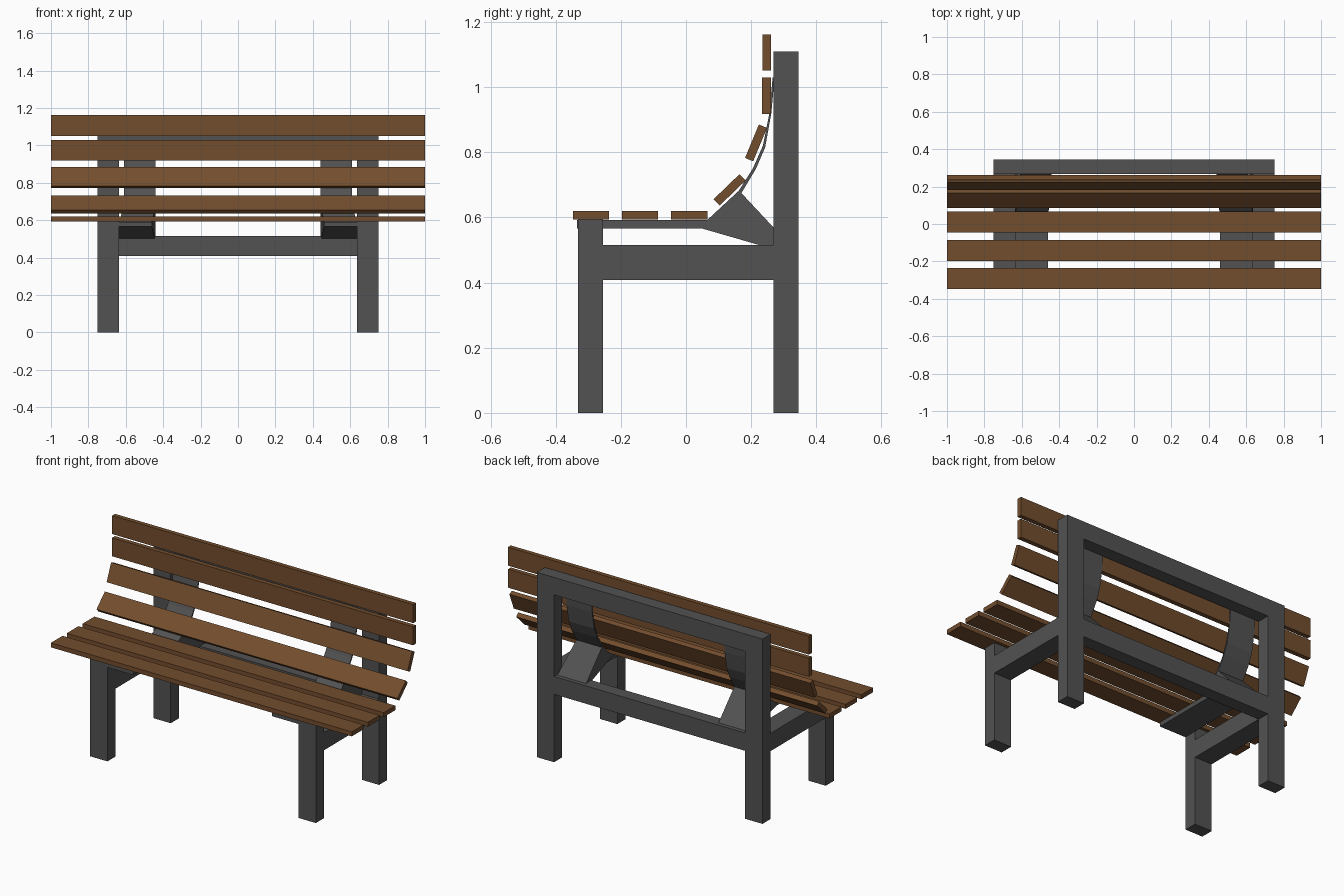
import bpy, bmesh, math

if "Cube" in bpy.data.objects:
    bpy.data.objects.remove(bpy.data.objects["Cube"])


def material(name, rgb):
    m = bpy.data.materials.new(name)
    m.diffuse_color = (*rgb, 1)
    m.use_nodes = True
    m.node_tree.nodes["Principled BSDF"].inputs["Base Color"].default_value = m.diffuse_color
    return m


WOOD = material("brown_wood", (0.17, 0.075, 0.027))
METAL = material("dark_grey", (0.085, 0.085, 0.085))


def finish(name, bm, mat):
    bmesh.ops.recalc_face_normals(bm, faces=bm.faces)
    me = bpy.data.meshes.new(name)
    bm.to_mesh(me)
    bm.free()
    me.materials.append(mat)
    ob = bpy.data.objects.new(name, me)
    bpy.context.collection.objects.link(ob)
    return ob


def box(name, x, y, z, mat):
    """Box from (min, max) ranges."""
    bm = bmesh.new()
    bmesh.ops.create_cube(bm, size=1)
    for v in bm.verts:
        v.co = [r[0] + (c + 0.5) * (r[1] - r[0]) for r, c in zip((x, y, z), v.co)]
    return finish(name, bm, mat)


def slat(name, y, z, angle):
    """Plank centred at (y, z), tilted about x."""
    ob = box(name, (-1, 1), (-0.0555, 0.0555), (-0.0135, 0.0135), WOOD)
    ob.location = (0, y, z)
    ob.rotation_euler.x = math.radians(angle)


# Seat and backrest planks
for i, y in enumerate((-0.292, -0.141, 0.01)):
    slat(f"seat_slat_{i + 1}", y, 0.607, 0)
for i, (y, z, a) in enumerate(((0.134, 0.685, 44), (0.215, 0.829, 67.5),
                               (0.247, 0.974, 90), (0.248, 1.107, 90))):
    slat(f"back_slat_{i + 1}", y, z, a)

# Bracket side profile: y, z, inner x, outer x
BRACKET = [
    (-0.335, 0.592, 0.46, 0.635), (-0.335, 0.566, 0.46, 0.635),
    (0.05, 0.566, 0.46, 0.635), (0.344, 0.481, 0.44, 0.635),
    (0.344, 0.489, 0.44, 0.635), (0.17, 0.675, 0.44, 0.61),
    (0.215, 0.75, 0.44, 0.61), (0.243, 0.815, 0.44, 0.61),
    (0.262, 0.92, 0.44, 0.61), (0.272, 1.03, 0.44, 0.61),
    (0.266, 1.03, 0.44, 0.61), (0.256, 0.92, 0.44, 0.61),
    (0.236, 0.82, 0.44, 0.61), (0.205, 0.75, 0.44, 0.61),
    (0.162, 0.682, 0.44, 0.61), (0.065, 0.592, 0.46, 0.635),
]

FRONT, BACK = (-0.332, -0.255), (0.268, 0.345)
for side, s in (("left", -1), ("right", 1)):
    # Legs and side rail
    x = sorted((s * 0.635, s * 0.75))
    box(f"front_leg_{side}", x, FRONT, (0, 0.594), METAL)
    box(f"back_post_{side}", x, BACK, (0, 1.11), METAL)
    box(f"side_rail_{side}", x, (FRONT[1], BACK[0]), (0.408, 0.515), METAL)
    # Curved slat bracket with gusset
    bm = bmesh.new()
    inner = [bm.verts.new((s * a, y, z)) for y, z, a, b in BRACKET]
    outer = [bm.verts.new((s * b, y, z)) for y, z, a, b in BRACKET]
    bm.faces.new(inner)
    bm.faces.new(outer)
    for i in range(len(BRACKET)):
        j = (i + 1) % len(BRACKET)
        bm.faces.new((inner[i], inner[j], outer[j], outer[i]))
    finish(f"slat_bracket_{side}", bm, METAL)

# Rear cross bars
box("lower_cross_bar", (-0.635, 0.635), BACK, (0.408, 0.515), METAL)
box("top_cross_bar", (-0.635, 0.635), BACK, (1.005, 1.11), METAL)
